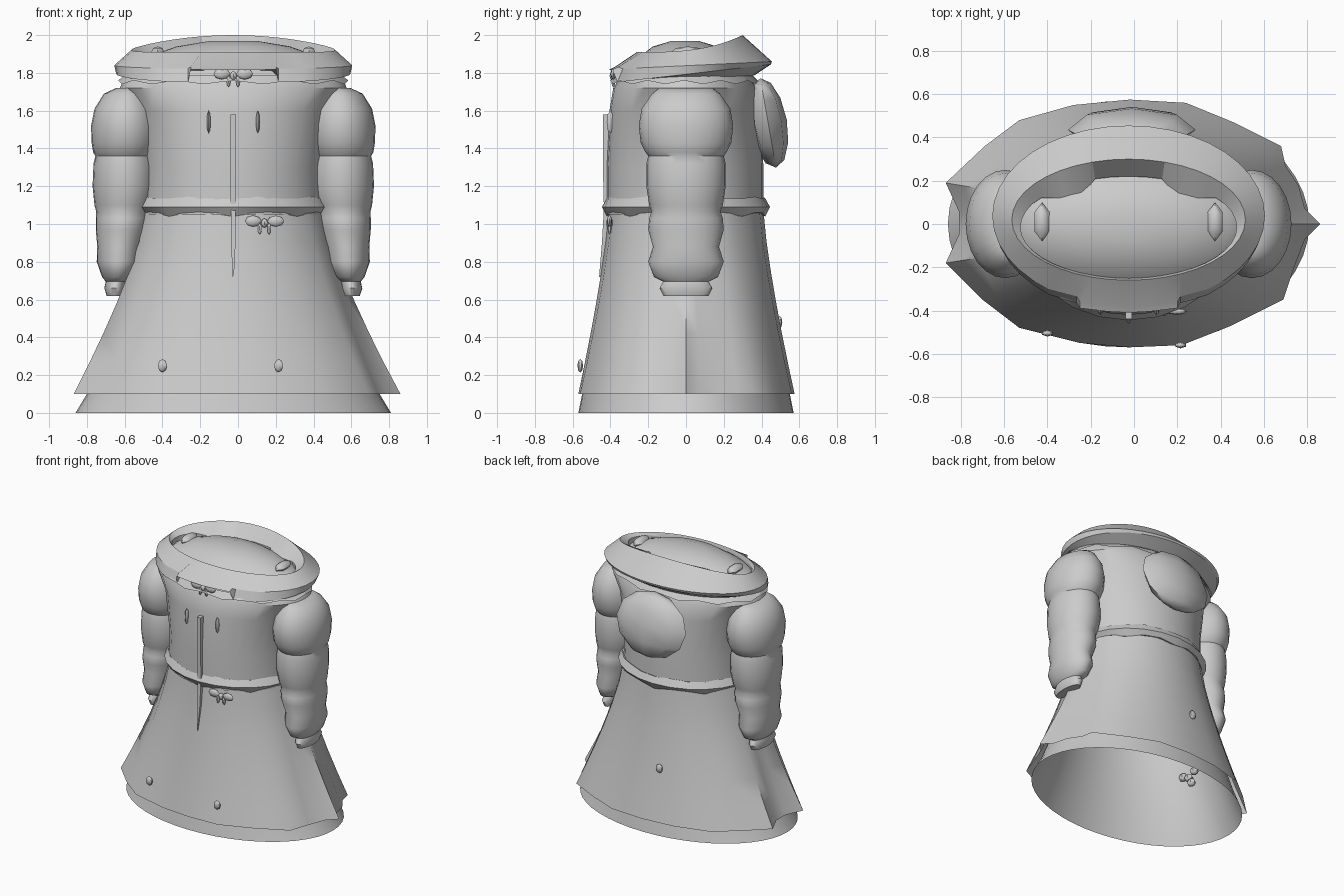
import bpy, bmesh, math
from mathutils import Matrix, Vector

default = bpy.data.objects.get("Cube")
if default:
    bpy.data.objects.remove(default, do_unlink=True)

CENTRE = -0.025
grey = bpy.data.materials.new("plain grey")
grey.use_nodes = True
grey.diffuse_color = (0.6, 0.6, 0.6, 1)
grey.node_tree.nodes["Principled BSDF"].inputs["Base Color"].default_value = grey.diffuse_color


def finish(name, bm, angle=40):
    """Turn a bmesh into a shaded, coloured object."""
    bmesh.ops.recalc_face_normals(bm, faces=bm.faces)
    mesh = bpy.data.meshes.new(name)
    bm.to_mesh(mesh)
    bm.free()
    obj = bpy.data.objects.new(name, mesh)
    bpy.context.collection.objects.link(obj)
    mesh.materials.append(grey)
    bpy.ops.object.select_all(action='DESELECT')
    obj.select_set(True)
    bpy.context.view_layer.objects.active = obj
    bpy.ops.object.shade_smooth_by_angle(angle=math.radians(angle))
    return obj


def ellipse(cx, cy, z, rx, ry, sides=32):
    turns = [math.tau * i / sides for i in range(sides)]
    return [Vector((cx + rx * math.cos(a), cy + ry * math.sin(a), z)) for a in turns]


def loft(name, rings, cap_start=False, cap_end=False, closed=False, angle=40):
    """Skin a row of equal rings with quads."""
    bm = bmesh.new()
    rows = [[bm.verts.new(p) for p in ring] for ring in rings]
    pairs = list(zip(rows, rows[1:]))
    if closed:
        pairs.append((rows[-1], rows[0]))
    for low, high in pairs:
        for i in range(len(low)):
            j = (i + 1) % len(low)
            bm.faces.new((low[i], low[j], high[j], high[i]))
    if cap_start:
        bm.faces.new(rows[0])
    if cap_end:
        bm.faces.new(rows[-1])
    return finish(name, bm, angle)


def blob(name, place, size, u=8, v=6, tilt=0):
    """Faceted ellipsoid."""
    bm = bmesh.new()
    bmesh.ops.create_uvsphere(bm, u_segments=u, v_segments=v, radius=1)
    turn = Matrix.Rotation(tilt, 4, 'X')
    bm.transform(Matrix.Translation(place) @ turn @ Matrix.Diagonal((*size, 1)))
    return finish(name, bm, 50)


# Torso with a domed top
torso = [(1.05, .48, .415), (1.3, .47, .415), (1.6, .52, .4), (1.72, .6, .38),
         (1.8, .57, .33), (1.88, .47, .25), (1.94, .3, .17), (1.97, .12, .07)]
loft("torso", [ellipse(CENTRE, -.005, *row) for row in torso], cap_end=True)

# Flared overskirt: a round waist blends into a jagged hem
hem = [(.86, 0), (.79, .07), (.76, .18), (.7, .27), (.68, .36), (.46, .47), (.24, .56),
       (-.02, .575), (-.28, .55), (-.53, .48), (-.69, .36), (-.87, .19), (-.81, .06),
       (-.81, -.05), (-.87, -.18), (-.7, -.35), (-.53, -.48), (-.25, -.55), (-.02, -.57),
       (.22, -.56), (.45, -.47), (.69, -.35), (.74, -.2), (.79, -.07)]
TOP, BOTTOM, STEPS = 1.07, .1, 6
rings = []
for step in range(STEPS + 1):
    t = step / STEPS
    ring = []
    for x, y in hem:
        turn = math.atan2(y / .57, (x - CENTRE) / .82)
        waist = Vector((CENTRE + .48 * math.cos(turn), .41 * math.sin(turn)))
        flat = waist.lerp(Vector((x, y)), t ** 1.3)
        ring.append(Vector((*flat, TOP + (BOTTOM - TOP) * t)))
    rings.append(ring)
loft("overskirt", rings, angle=50)

# Underskirt, open below
under = [(0, .835, .57), (.1, .775, .55), (.3, .69, .505), (.5, .615, .46), (1, .46, .39)]
loft("underskirt", [ellipse(CENTRE, 0, *row, 48) for row in under])

# Belt with uneven edges
belt = [ellipse(CENTRE, 0, z, rx, ry, 24) for z, rx, ry in
        ((1.055, .46, .39), (1.06, .48, .42), (1.09, .515, .445), (1.135, .485, .42), (1.12, .45, .38))]
for low, high in zip(belt[1][::3], belt[3][1::3]):
    low.z -= .02
    high.z += .01
loft("belt", belt, closed=True, angle=20)


# Collar: rises toward the back, with a square notch in the front lower edge
def collar_ring(rx, front, back, z_front, z_back, notch=0, power=1):
    mid = (front + back) / 2
    ring = ellipse(CENTRE, mid, 0, rx, (back - front) / 2, 40)
    for p in ring:
        t = (p.y - front) / (back - front)
        p.z = z_front + (z_back - z_front) * max(t, 0) ** power
        reach = abs(p.x - CENTRE)
        if notch and p.y < mid and reach < .23:
            p.z += notch
        if notch and p.y < mid and .17 < reach < .3:
            p.x = CENTRE + math.copysign(.225 if reach < .23 else .24, p.x - CENTRE)
    return ring


neckline = collar_ring(.5, -.25, .22, 1.88, 1.91)
for p in neckline:
    # The back shoulders of the collar cover more of the opening
    if abs(p.x - CENTRE) > .2:
        p.y = min(p.y, .12)
loft("collar", [
    collar_ring(.56, -.35, .36, 1.765, 1.785, .055),
    collar_ring(.62, -.41, .45, 1.745, 1.845, .07),
    collar_ring(.63, -.38, .455, 1.82, 1.86, .01),
    collar_ring(.54, -.26, .3, 1.91, 2, power=3),
    neckline,
    [p - Vector((0, 0, .08)) for p in neckline],
], closed=True, angle=20)

# Thin undercollar frill following the neckline
frill = [ellipse(CENTRE, -.01, 1.79, .57, .36, 24), ellipse(CENTRE, -.01, 1.74, .61, .39, 24)]
for p in frill[1][::2]:
    p.z += .02
loft("neck_frill", frill, angle=20)

# Puffed sleeves: height, offset, half width, half depth
sleeve = [(1.72, .56, .06, .14), (1.69, .565, .12, .18), (1.61, .57, .165, .235),
          (1.52, .57, .183, .25), (1.43, .572, .178, .24), (1.38, .575, .167, .215),
          (1.36, .575, .155, .2), (1.32, .575, .165, .21), (1.2, .575, .17, .21),
          (1.1, .58, .155, .195), (1.065, .583, .143, .183), (1.03, .585, .143, .195),
          (.97, .59, .138, .2), (.88, .6, .12, .175), (.8, .605, .118, .2),
          (.72, .61, .085, .17), (.695, .62, .055, .12),
          (.66, .625, .058, .14), (.62, .625, .045, .12)]
for side, label in ((1, "left"), (-1, "right")):
    loft(label + "_sleeve", [ellipse(CENTRE + side * off, 0, z, rx, ry, 24)
                             for z, off, rx, ry in sleeve], True, True, angle=45)
    # Small chest darts and neckline clasps
    blob(label + "_chest_dart", (CENTRE + side * .13, -.4, 1.54), (.012, .02, .06), 6, 4)
    blob(label + "_neck_clasp", (CENTRE + side * .4, .01, 1.91), (.04, .09, .03), 6, 4)

# Faceted pouch on the back
blob("back_pouch", (-.01, .435, 1.535), (.295, .1, .24), 8, 6, math.radians(10))


# Front placket, in two strips that follow the dress
def strip(name, stations):
    rows = []
    for z, y, half in stations:
        rows.append([Vector((CENTRE + sx * half, y + dy, z))
                     for sx, dy in ((-1, 0), (1, 0), (1, .04), (-1, .04))])
    loft(name, rows, True, True, angle=20)


strip("upper_placket", [(1.58, -.44, .015), (1.3, -.44, .015), (1.1, -.435, .015)])
strip("lower_placket", [(1.08, -.435, .013), (.9, -.445, .012), (.72, -.46, .003)])


# Bows: a knot, two loops and two tails
def bow(name, x, y, z, size):
    blob(name + "_knot", (x, y, z), (size * .2, size * .2, size * .25), 6, 4)
    for side, label in ((1, "left"), (-1, "right")):
        blob(f"{name}_{label}_loop", (x + side * size * .6, y, z + size * .1),
             (size * .45, size * .15, size * .3), 8, 4)
        blob(f"{name}_{label}_tail", (x + side * size * .25, y, z - size * .3),
             (size * .12, size * .1, size * .3), 6, 4)


bow("neck_bow", CENTRE, -.385, 1.785, .1)
bow("belt_bow", .14, -.405, 1.005, .1)

# Skirt buttons
for x, y, z in ((-.4, -.505, .25), (.215, -.56, .25), (-.12, .495, .48)):
    blob("skirt_button", (x, y, z), (.028, .015, .035), 6, 4)

# Beads on the inside of the skirt
for dy, dz in ((0, 0), (.06, .03), (-.06, .03), (.03, -.05)):
    blob("inner_bead", (-.6, -.12 + dy, .42 + dz), (.03, .035, .03), 6, 4)
